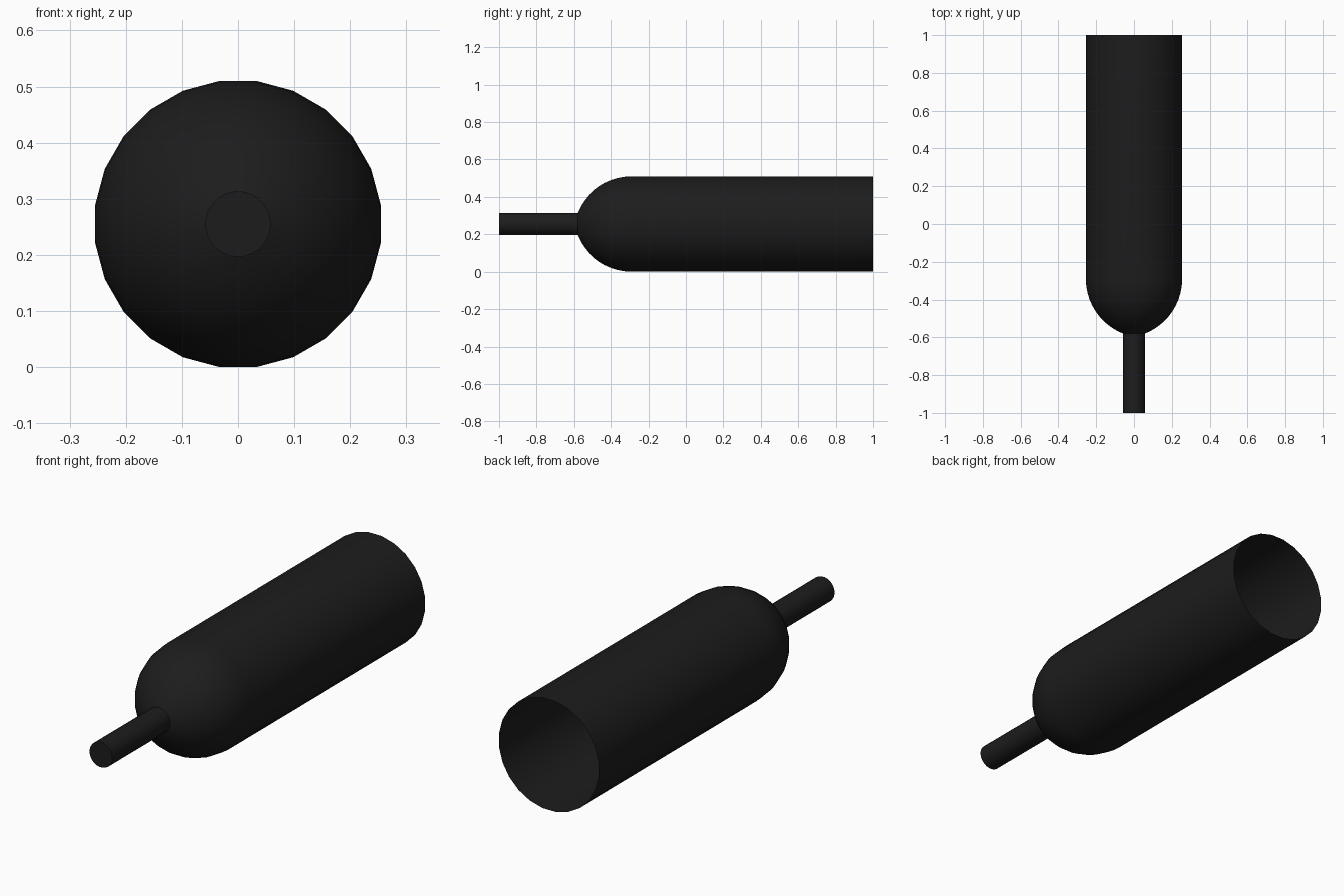
import bpy, bmesh, math

if "Cube" in bpy.data.objects:
    bpy.data.objects.remove(bpy.data.objects["Cube"])

SIDES = 24
AXIS_Z = 0.255

mat = bpy.data.materials.new("black")
mat.diffuse_color = (0.012, 0.012, 0.012, 1)
mat.use_nodes = True
mat.node_tree.nodes["Principled BSDF"].inputs["Base Color"].default_value = mat.diffuse_color


def lathe(name, profile, cap_front=False):
    """Revolve (y, radius) points around the lengthwise axis."""
    bm = bmesh.new()
    rings = []
    for y, r in profile:
        ring = []
        for i in range(SIDES):
            a = 2 * math.pi * (i + 0.5) / SIDES
            ring.append(bm.verts.new((r * math.cos(a), y, AXIS_Z + r * math.sin(a))))
        rings.append(ring)
    for a, b in zip(rings, rings[1:]):
        for i in range(SIDES):
            j = (i + 1) % SIDES
            bm.faces.new((a[i], a[j], b[j], b[i]))
    if cap_front:
        bm.faces.new(rings[-1])
    # faces wind outward: check against the radial direction
    bm.normal_update()
    f = bm.faces[:][0]
    c = f.calc_center_median()
    if f.normal.x * c.x + f.normal.z * (c.z - AXIS_Z) < 0:
        bmesh.ops.reverse_faces(bm, faces=bm.faces[:])
    if cap_front:
        cap = max(bm.faces, key=lambda face: len(face.verts))
        cap.normal_update()
        if cap.normal.y > 0:
            cap.normal_flip()
    mesh = bpy.data.meshes.new(name)
    bm.to_mesh(mesh)
    bm.free()
    obj = bpy.data.objects.new(name, mesh)
    bpy.context.collection.objects.link(obj)
    mesh.materials.append(mat)
    bpy.ops.object.select_all(action='DESELECT')
    obj.select_set(True)
    bpy.context.view_layer.objects.active = obj
    bpy.ops.object.shade_smooth_by_angle(angle=math.radians(35))
    return obj


# body: straight tube, open at the back, with a rounded shoulder in front
R, ARC = 0.257, 0.311
end = math.asin(0.29 / ARC)
body = [(1.0, R)]
for k in range(11):
    t = end * k / 10
    body.append((-0.29 - ARC * math.sin(t), R - ARC * (1 - math.cos(t))))
lathe("body_shell", body)

# neck: thin tube with a flat closed tip
neck_r = body[-1][1]
lathe("neck", [(-0.58, neck_r), (-1.0, neck_r)], cap_front=True)
